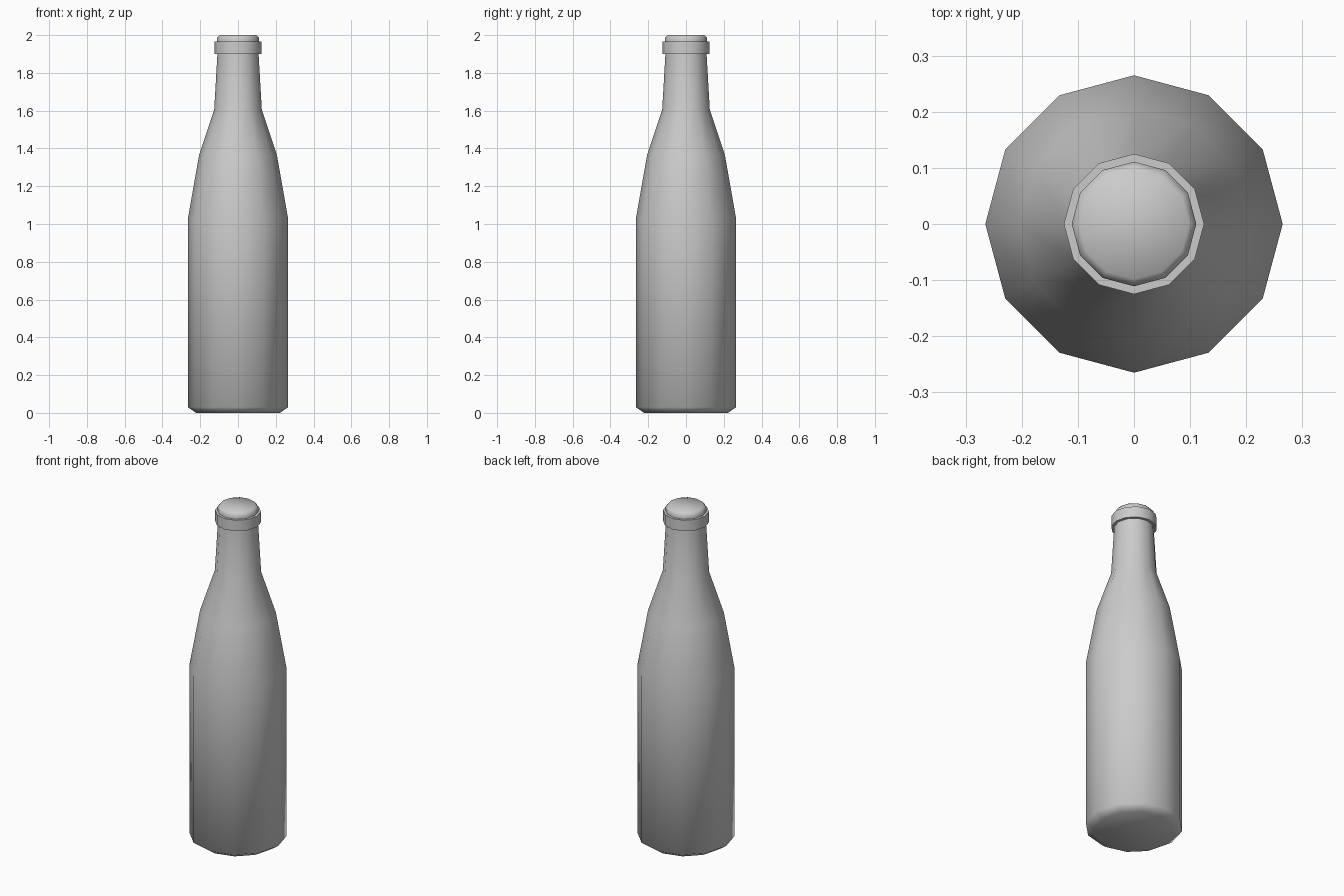
import bpy, bmesh, math

if "Cube" in bpy.data.objects:
    bpy.data.objects.remove(bpy.data.objects["Cube"])

SIDES = 12


def lathe(name, profile):
    """Revolve (radius, z) points into a capped 12-sided solid."""
    bm = bmesh.new()
    rings = []
    for r, z in profile:
        rings.append([bm.verts.new((r * math.cos(2 * math.pi * i / SIDES),
                                    r * math.sin(2 * math.pi * i / SIDES), z))
                      for i in range(SIDES)])
    for a, b in zip(rings, rings[1:]):
        for i in range(SIDES):
            j = (i + 1) % SIDES
            bm.faces.new((a[i], a[j], b[j], b[i]))
    bm.faces.new(rings[0][::-1])
    bm.faces.new(rings[-1])
    mesh = bpy.data.meshes.new(name)
    bm.to_mesh(mesh)
    bm.free()
    obj = bpy.data.objects.new(name, mesh)
    bpy.context.collection.objects.link(obj)
    bpy.ops.object.select_all(action='DESELECT')
    obj.select_set(True)
    bpy.context.view_layer.objects.active = obj
    bpy.ops.object.shade_smooth_by_angle(angle=math.radians(62))
    return obj


# Body, shoulder, neck, lip ring and rounded mouth as one continuous profile
lathe("bottle", [
    (0.222, 0.0), (0.265, 0.03),      # chamfered base
    (0.265, 1.03),                    # straight body
    (0.206, 1.365), (0.126, 1.605),   # shoulder
    (0.109, 1.90),                    # neck
    (0.125, 1.90), (0.125, 1.965),    # lip ring
    (0.111, 1.965), (0.111, 1.985),   # mouth
    (0.098, 2.0),
])
